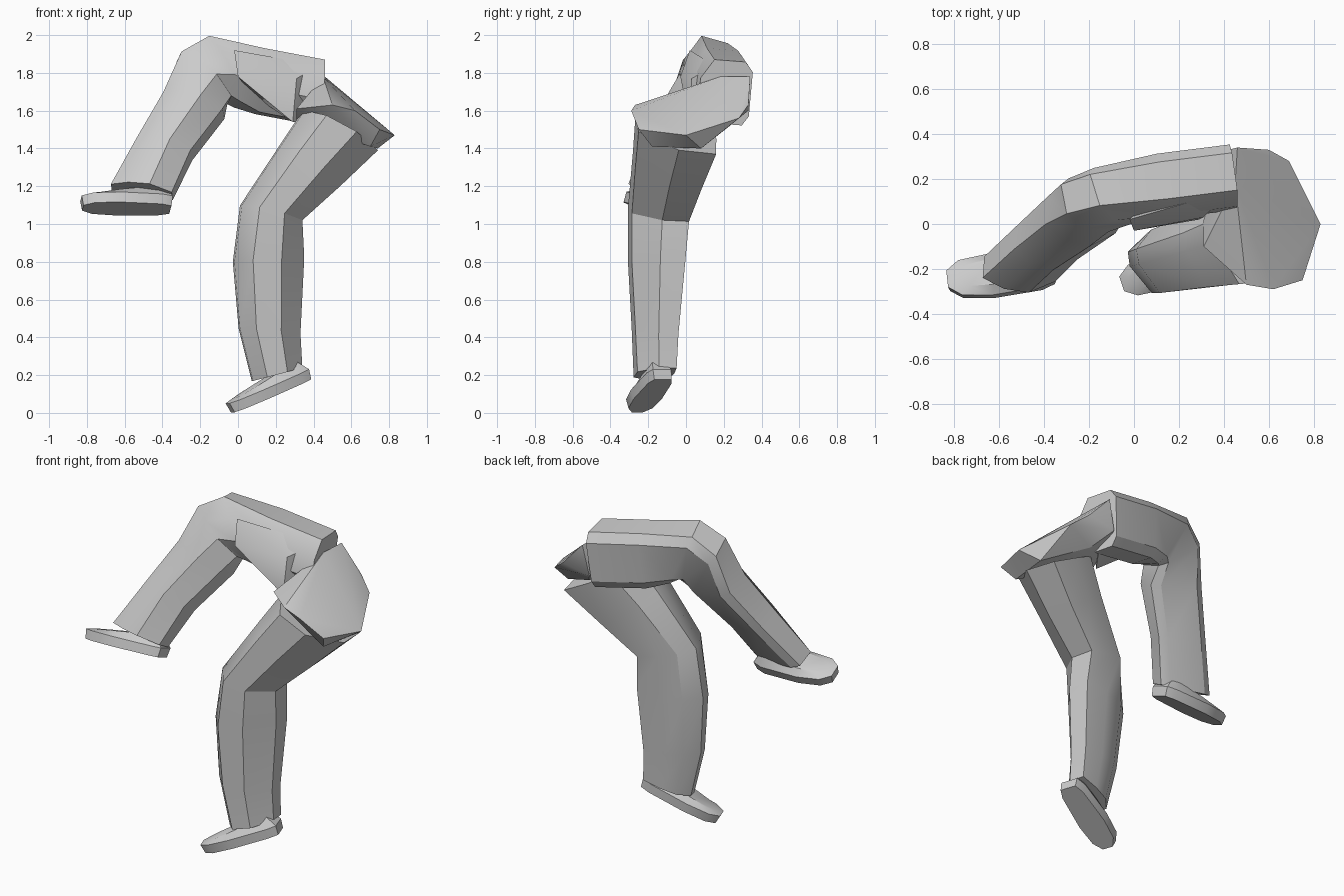
import bpy
import bmesh
import math
from mathutils import Vector

cube = bpy.data.objects.get("Cube")
if cube:
    bpy.data.objects.remove(cube, do_unlink=True)

grey = bpy.data.materials.new("plain grey")
grey.use_nodes = True
shade = (0.6, 0.6, 0.6, 1)
grey.diffuse_color = shade
grey.node_tree.nodes["Principled BSDF"].inputs["Base Color"].default_value = shade


def finish(name, bm):
    bmesh.ops.recalc_face_normals(bm, faces=bm.faces)
    mesh = bpy.data.meshes.new(name)
    bm.to_mesh(mesh)
    bm.free()
    mesh.materials.append(grey)
    obj = bpy.data.objects.new(name, mesh)
    bpy.context.collection.objects.link(obj)
    bpy.ops.object.select_all(action="DESELECT")
    obj.select_set(True)
    bpy.context.view_layer.objects.active = obj
    bpy.ops.object.shade_smooth_by_angle(angle=math.radians(30))


def loft(name, rings):
    """Skin a closed tube through rings of points and cap both ends."""
    bm = bmesh.new()
    loops = [[bm.verts.new(p) for p in ring] for ring in rings]
    n = len(loops[0])
    for low, high in zip(loops, loops[1:]):
        for i in range(n):
            j = (i + 1) % n
            bm.faces.new((low[i], low[j], high[j], high[i]))
    bm.faces.new(loops[0])
    bm.faces.new(loops[-1])
    finish(name, bm)


def hull(name, points):
    """Wrap a faceted solid around a few corner points."""
    bm = bmesh.new()
    for p in points:
        bm.verts.new(p)
    bmesh.ops.convex_hull(bm, input=bm.verts)
    finish(name, bm)


# Trouser cross-sections: depth from shin to calf, then sideways offset
STANDING = [(0, 0.03), (0.22, 0.5), (0.63, 0.5), (1, 0.02),
            (1, -0.46), (0.6, -0.5), (0.25, -0.45), (0, -0.2)]
RAISED = [(0, 0.25), (0.3, 0.48), (0.65, 0.5), (1, 0.1),
          (1, -0.38), (0.85, -0.5), (0.15, -0.5), (0, -0.35)]


def trouser_leg(name, section, stations):
    """Each station is a front point, a back point and a width."""
    fronts = [Vector(s[0]) for s in stations]
    backs = [Vector(s[1]) for s in stations]
    mids = [(a + b) / 2 for a, b in zip(fronts, backs)]
    rings = []
    for i, (a, b) in enumerate(zip(fronts, backs)):
        along = mids[min(i + 1, len(mids) - 1)] - mids[max(i - 1, 0)]
        side = (b - a).cross(along).normalized() * stations[i][2]
        rings.append([a.lerp(b, t) + side * s for t, s in section])
    loft(name, rings)


# Shoe outline: distance from heel to toe, then half width
OUTLINE = [(0, 0.3), (0.12, 0.42), (0.6, 0.5), (0.88, 0.42), (1, 0.2)]


def shoe(name, heel, toe, up, width):
    heel, toe = Vector(heel), Vector(toe)
    length = toe - heel
    side = Vector(up).cross(length).normalized()
    rise = length.cross(side).normalized()
    loop = OUTLINE + [(u, -v) for u, v in reversed(OUTLINE)]
    rings = []
    for scale, height, instep in ((0.93, 0, 0), (1, 0.055, 0), (0.62, 0.065, 0.055)):
        ring = []
        for u, v in loop:
            lift = height + instep * max(0, 1 - u)
            u = 0.5 + (u - 0.5) * (1 + scale) / 2
            ring.append(heel + length * u + side * v * width * scale + rise * lift)
        rings.append(ring)
    loft(name, rings)


# Standing leg on the right, from ankle to hip
trouser_leg("standing_leg", STANDING, [
    ((0.08, -0.19, 0.17), (0.34, -0.14, 0.24), 0.2),
    ((0.01, -0.19, 0.45), (0.33, -0.14, 0.42), 0.22),
    ((-0.02, -0.18, 0.8), (0.35, -0.13, 0.82), 0.28),
    ((0.02, -0.17, 1.1), (0.34, -0.12, 1.02), 0.3),
    ((0.23, -0.11, 1.42), (0.54, -0.08, 1.2), 0.36),
    ((0.35, -0.07, 1.6), (0.74, -0.03, 1.39), 0.42),
])

# Raised leg on the left, from ankle over the bent knee to the hip
trouser_leg("raised_leg", RAISED, [
    ((-0.67, -0.2, 1.19), (-0.35, -0.24, 1.16), 0.18),
    ((-0.53, -0.07, 1.43), (-0.25, -0.14, 1.38), 0.21),
    ((-0.39, 0.05, 1.67), (-0.08, -0.02, 1.6), 0.24),
    ((-0.31, 0.1, 1.89), (-0.04, 0.06, 1.67), 0.24),
    ((-0.17, 0.14, 1.98), (0.01, 0.1, 1.64), 0.25),
    ((0.13, 0.18, 1.925), (0.11, 0.15, 1.59), 0.28),
    ((0.45, 0.22, 1.865), (0.42, 0.19, 1.53), 0.28),
])

# Cloth stretched along the inside of the raised thigh
hull("inner_thigh", [
    (-0.02, 0.02, 1.92), (0, -0.03, 1.78), (0.31, 0.03, 1.77),
    (0.29, 0.02, 1.54), (0.43, 0.15, 1.84), (0.42, 0.2, 1.54),
    (0.08, 0.14, 1.68)])

# Pelvis, tilted up towards the raised leg
hull("pelvis", [
    (0.83, 0, 1.47), (0.75, -0.25, 1.5), (0.62, -0.29, 1.6),
    (0.5, -0.27, 1.63), (0.31, -0.1, 1.61), (0.31, 0.02, 1.54),
    (0.42, 0, 1.7), (0.45, 0.18, 1.78), (0.46, 0.34, 1.78),
    (0.42, 0.33, 1.6), (0.6, 0.33, 1.63), (0.69, 0.28, 1.56),
    (0.5, 0.22, 1.51), (0.74, 0.08, 1.4), (0.7, -0.18, 1.41)])

# Shoes
shoe("standing_shoe", (0.38, -0.12, 0.18), (-0.035, -0.26, 0), (0, 0, 1), 0.17)
shoe("raised_shoe", (-0.35, -0.215, 1.075), (-0.83, -0.265, 1.085), (0, 0.42, 1), 0.2)
